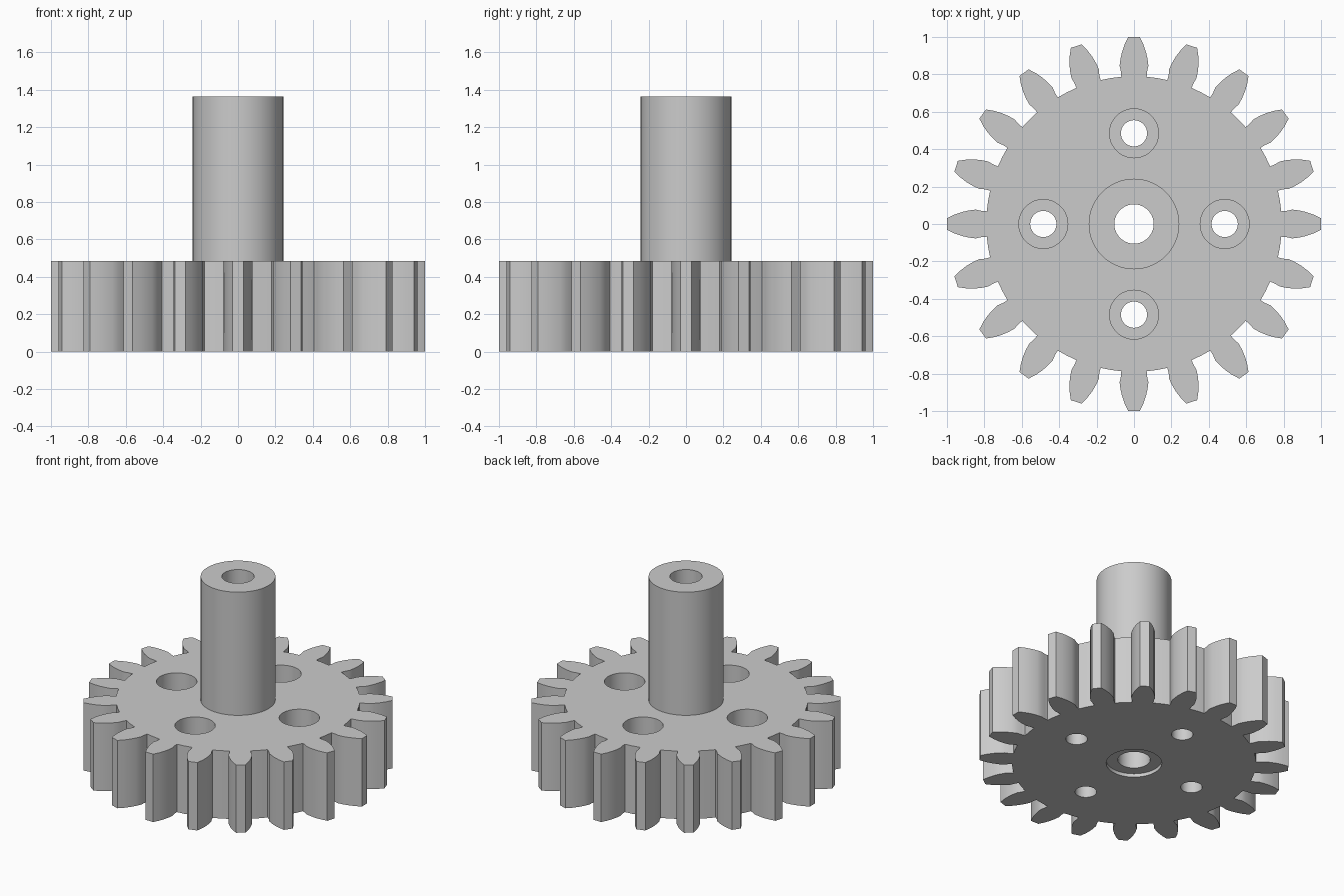
import bpy
import bmesh
from math import sin, cos, pi
from mathutils import Matrix

cube = bpy.data.objects.get("Cube")
if cube:
    bpy.data.objects.remove(cube, do_unlink=True)

TEETH = 20
WHEEL_TOP = 0.485
HUB_TOP = 1.365
ROOT_R = 0.79

grey = bpy.data.materials.new("plain grey")
grey.use_nodes = True
grey.diffuse_color = (0.6, 0.6, 0.6, 1)
grey.node_tree.nodes["Principled BSDF"].inputs["Base Color"].default_value = grey.diffuse_color


def add_object(name, bm):
    bmesh.ops.recalc_face_normals(bm, faces=bm.faces)
    mesh = bpy.data.meshes.new(name)
    bm.to_mesh(mesh)
    bm.free()
    mesh.materials.append(grey)
    obj = bpy.data.objects.new(name, mesh)
    bpy.context.collection.objects.link(obj)
    return obj


def cylinder(name, radius, z0, z1, x=0, y=0, sides=64):
    bm = bmesh.new()
    bmesh.ops.create_cone(bm, cap_ends=True, segments=sides, radius1=radius,
                          radius2=radius, depth=z1 - z0,
                          matrix=Matrix.Translation((x, y, (z0 + z1) / 2)))
    return add_object(name, bm)


def combine(target, tool, operation):
    """Apply a boolean and discard the tool object."""
    mod = target.modifiers.new(operation.lower(), 'BOOLEAN')
    mod.operation = operation
    mod.solver = 'EXACT'
    mod.object = tool
    bpy.context.view_layer.objects.active = target
    bpy.ops.object.modifier_apply(modifier=mod.name)
    bpy.data.objects.remove(tool, do_unlink=True)


# Toothed wheel: one tooth outline (radius, half width) repeated round the rim
flank = [(0.787, 0.068), (0.815, 0.07), (0.845, 0.077), (0.88, 0.073),
         (0.92, 0.064), (0.96, 0.05), (1.0, 0.03)]
tooth = [(r, -w) for r, w in flank] + [(r, w) for r, w in reversed(flank)]
bm = bmesh.new()
outline = []
for i in range(TEETH):
    a = 2 * pi * i / TEETH
    for r, w in tooth:
        outline.append(bm.verts.new((r * cos(a) - w * sin(a), r * sin(a) + w * cos(a), 0)))
    mid = a + pi / TEETH
    outline.append(bm.verts.new((ROOT_R * cos(mid), ROOT_R * sin(mid), 0)))
base = bm.faces.new(outline)
top = bmesh.ops.extrude_face_region(bm, geom=[base], use_keep_orig=True)
bmesh.ops.translate(bm, vec=(0, 0, WHEEL_TOP),
                    verts=[v for v in top["geom"] if isinstance(v, bmesh.types.BMVert)])
gear = add_object("gear_with_hub", bm)

# Hub shaft on top of the wheel
combine(gear, cylinder("hub", 0.242, 0.2, HUB_TOP), 'UNION')

# Central bore and the shallow recess beneath it
combine(gear, cylinder("bore", 0.105, -0.1, HUB_TOP + 0.1), 'DIFFERENCE')
combine(gear, cylinder("bottom_recess", 0.18, -0.1, 0.025), 'DIFFERENCE')

# Four counterbored screw holes
for i in range(4):
    x, y = 0.485 * cos(i * pi / 2), 0.485 * sin(i * pi / 2)
    combine(gear, cylinder("screw_hole", 0.07, -0.1, WHEEL_TOP + 0.1, x, y, 48), 'DIFFERENCE')
    combine(gear, cylinder("counterbore", 0.131, 0.24, WHEEL_TOP + 0.1, x, y, 48), 'DIFFERENCE')

# Smooth round walls, sharp corners
bpy.ops.object.select_all(action='DESELECT')
gear.select_set(True)
bpy.context.view_layer.objects.active = gear
bpy.ops.object.shade_smooth_by_angle(angle=pi / 9)
